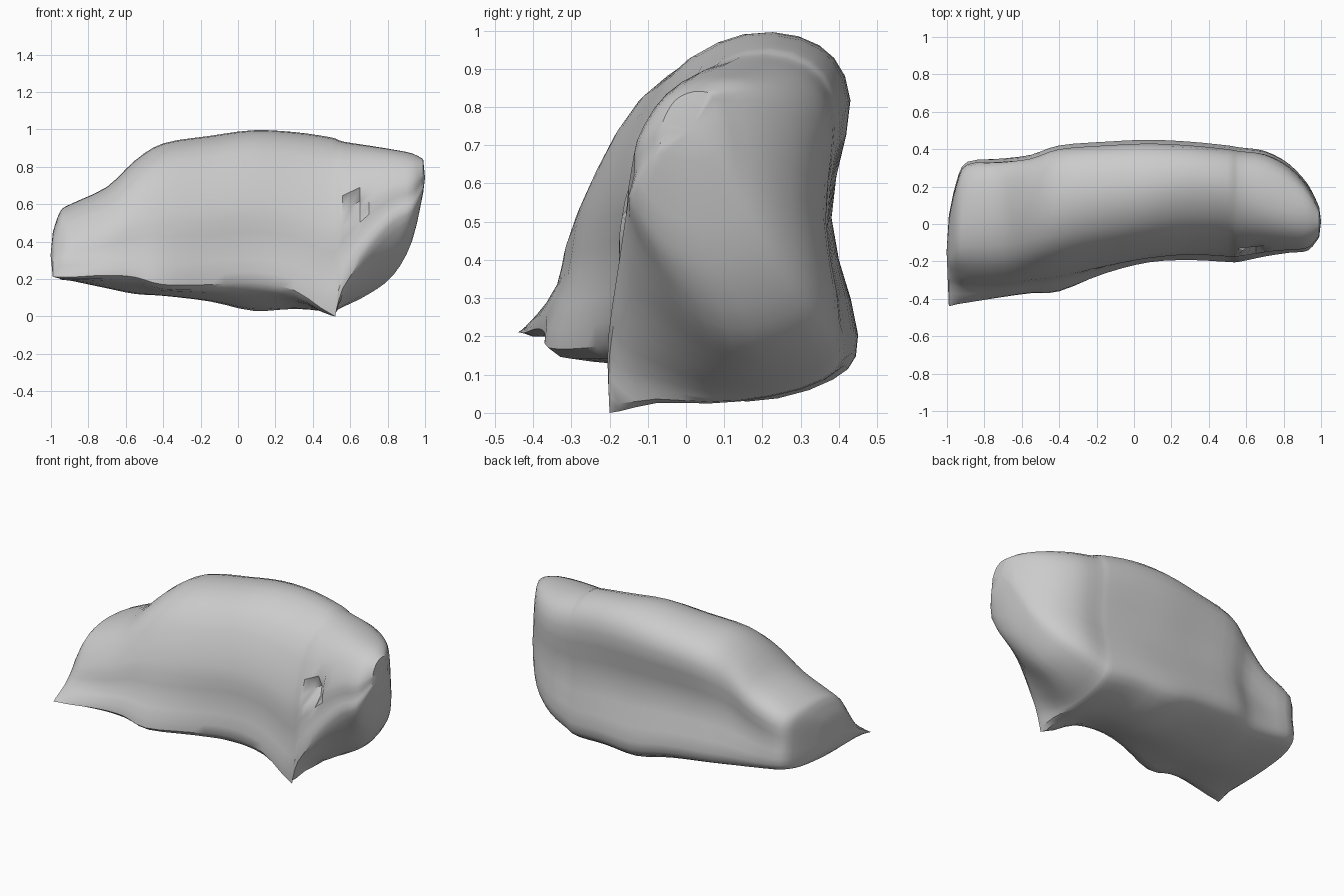
import bpy, bmesh, math
from mathutils import Vector

old = bpy.data.objects.get("Cube")
if old:
    bpy.data.objects.remove(old, do_unlink=True)

# Stations along the boulder:
# x, underside z, lip z, top z, lip y, mid front y, crest y, back y
STATIONS = [
    (-.99, .25, .21, .45, -.44, -.26, -.1, .04),
    (-.95, .2, .21, .56, -.43, -.27, -.04, .22),
    (-.89, .19, .21, .6, -.42, -.29, 0, .33),
    (-.7, .15, .22, .69, -.39, -.3, .02, .35),
    (-.55, .12, .21, .83, -.37, -.28, .05, .37),
    (-.4, .11, .17, .92, -.36, -.26, .08, .42),
    (-.15, .08, .17, .96, -.26, -.21, .12, .44),
    (.08, .03, .18, .99, -.2, -.17, .15, .45),
    (.3, .04, .14, .98, -.19, -.15, .18, .44),
    (.5, .03, .02, .95, -.2, -.16, .16, .42),
    (.56, .05, .15, .93, -.2, -.16, .14, .41),
    (.7, .12, .36, .91, -.17, -.14, .1, .39),
    (.83, .22, .5, .89, -.15, -.13, .07, .32),
    (.93, .4, .56, .87, -.14, -.12, .05, .21),
    (.99, .66, .68, .84, -.07, -.06, .02, .09),
]
STEPS = 3


def mix(a, b, t):
    return a + (b - a) * t


def section(x, under, lip, top, front, mid, crest, back):
    """Outline of one slice, from the front lip over the crest to the underside."""
    h, depth = top - lip, back - front
    full = top - under
    hollow = .07 * max(0, math.cos(1.6 * x))
    outline = [
        (front, lip),
        (mix(front, mid, .6), lip + .25 * h),
        (mid, lip + .52 * h),
        (mix(mid, crest, .4), lip + .86 * h),
        (crest, top),
        (mix(crest, back, .65), top - .03 * full),
        (back - .02, top - .18 * full),
        (back - hollow, under + .5 * full),
        (back, under + .18 * full),
        (back - .1 * depth, under + .06 * full),
        (mix(front, back, .55), under),
        (mix(front, back, .2), mix(lip, under, .6)),
    ]
    return [Vector((x, y, z)) for y, z in outline]


def spline(a, b, c, d, t):
    """Smooth curve from b to c."""
    return .5 * (2 * b + (c - a) * t + (2 * a - 5 * b + 4 * c - d) * t ** 2
                 + (3 * b - a - 3 * c + d) * t ** 3)


def smooth_loop(points):
    n = len(points)
    return [spline(*(points[(i + k) % n] for k in (-1, 0, 1, 2)), s / STEPS)
            for i in range(n) for s in range(STEPS)]


def smooth_rows(rows):
    result, last = [], len(rows) - 1
    for i in range(last):
        near = [rows[min(max(i + k, 0), last)] for k in (-1, 0, 1, 2)]
        for s in range(STEPS):
            result.append([spline(*p, s / STEPS) for p in zip(*near)])
    return result + [rows[-1]]


# Skin the slices and close both ends
rows = smooth_rows([smooth_loop(section(*s)) for s in STATIONS])
bm = bmesh.new()
rings = [[bm.verts.new(p) for p in row] for row in rows]
for a, b in zip(rings, rings[1:]):
    for i in range(len(a)):
        j = (i + 1) % len(a)
        bm.faces.new((a[i], a[j], b[j], b[i]))
for ring, bulge in ((rings[0], -.012), (rings[-1], .01)):
    centre = sum((v.co for v in ring), Vector()) / len(ring)
    tip = bm.verts.new(centre + Vector((bulge, 0, 0)))
    for i, v in enumerate(ring):
        bm.faces.new((v, ring[(i + 1) % len(ring)], tip))

# Small chipped notch on the front, and pointed foot at the lower edge
for v in bm.verts:
    if v.co.y < 0 and (v.co - Vector((.64, -.15, .6))).length < .06:
        v.co.y += .06
foot = min(bm.verts, key=lambda v: (v.co - Vector((.52, -.2, 0))).length)
foot.co = (.52, -.2, 0)
for v in bm.verts:
    v.co.z = max(v.co.z, 0)
bmesh.ops.recalc_face_normals(bm, faces=bm.faces)

mesh = bpy.data.meshes.new("boulder")
bm.to_mesh(mesh)
bm.free()
boulder = bpy.data.objects.new("boulder", mesh)
bpy.context.collection.objects.link(boulder)

# Plain stone colour
stone = bpy.data.materials.new("stone grey")
stone.use_nodes = True
colour = (.6, .6, .6, 1)
stone.diffuse_color = colour
stone.node_tree.nodes["Principled BSDF"].inputs["Base Color"].default_value = colour
mesh.materials.append(stone)

bpy.context.view_layer.objects.active = boulder
boulder.select_set(True)
bpy.ops.object.shade_smooth_by_angle(angle=math.radians(35))
